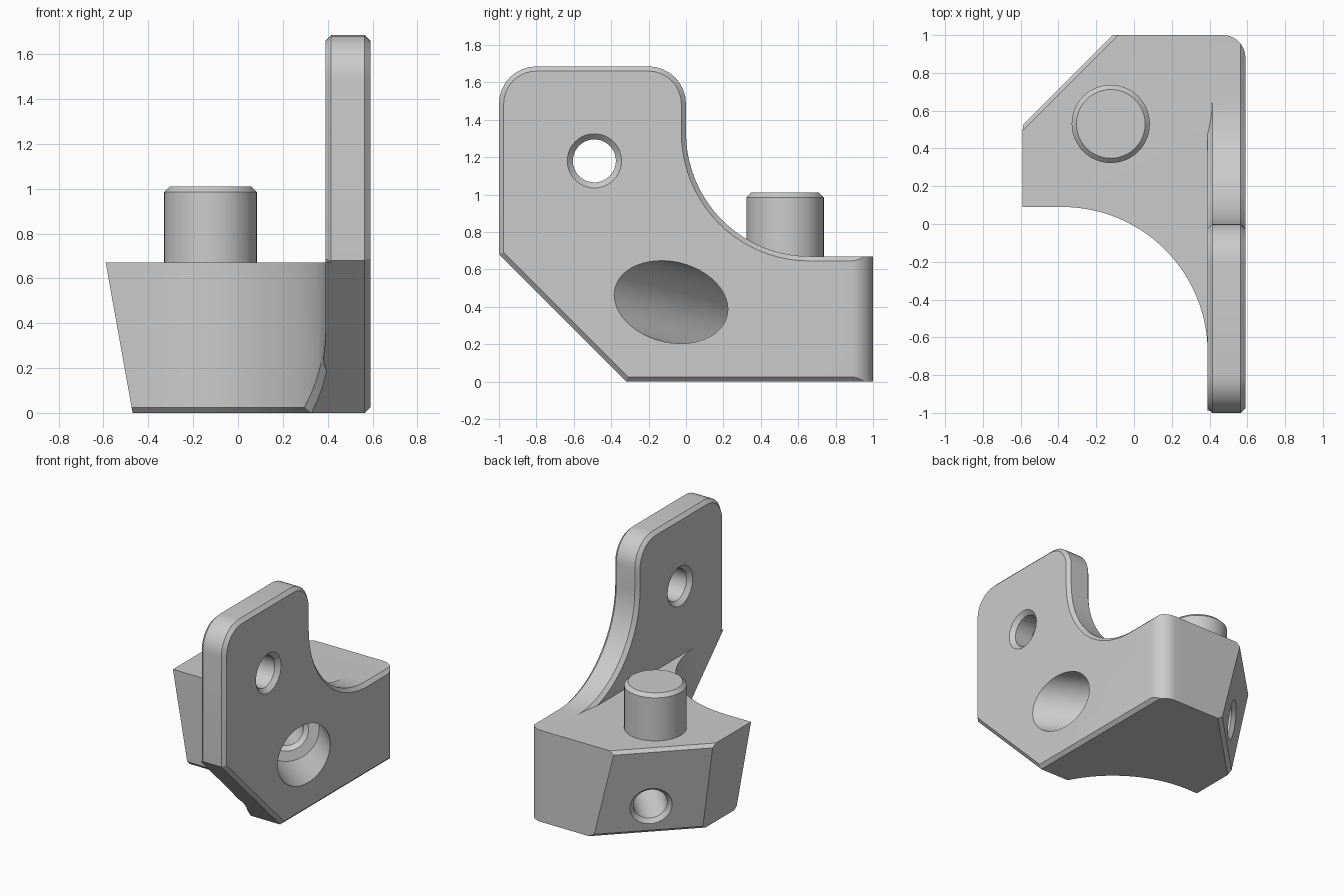
import bpy, bmesh
from math import sin, cos, pi, radians
from mathutils import Vector

cube = bpy.data.objects.get("Cube")
if cube:
    bpy.data.objects.remove(cube, do_unlink=True)

metal = bpy.data.materials.new("plain grey")
metal.use_nodes = True
GREY = (0.6, 0.6, 0.6, 1)
metal.diffuse_color = GREY
metal.node_tree.nodes["Principled BSDF"].inputs["Base Color"].default_value = GREY


def arc(cx, cy, r, start, end, n=16):
    steps = [radians(start + (end - start) * i / n) for i in range(n + 1)]
    return [(cx + r * cos(a), cy + r * sin(a)) for a in steps]


def finish(name, bm):
    bmesh.ops.recalc_face_normals(bm, faces=bm.faces)
    mesh = bpy.data.meshes.new(name)
    bm.to_mesh(mesh)
    bm.free()
    mesh.materials.append(metal)
    obj = bpy.data.objects.new(name, mesh)
    bpy.context.collection.objects.link(obj)
    return obj


def loft(ring_a, ring_b):
    """Closed solid between two matching outlines."""
    bm = bmesh.new()
    a = [bm.verts.new(p) for p in ring_a]
    b = [bm.verts.new(p) for p in ring_b]
    bm.faces.new(a)
    bm.faces.new(b)
    for i in range(len(a)):
        j = (i + 1) % len(a)
        bm.faces.new((a[i], a[j], b[j], b[i]))
    bmesh.ops.recalc_face_normals(bm, faces=bm.faces)
    return bm


def chamfer(bm, edges, width=0.025):
    bmesh.ops.bevel(bm, geom=edges, offset=width, segments=1,
                    affect='EDGES', clamp_overlap=False)


def lathe(name, profile, origin=(0, 0, 0), axis=(0, 0, 1), n=48):
    """Solid of revolution from (radius, distance) pairs."""
    bm = bmesh.new()
    turn = Vector((0, 0, 1)).rotation_difference(Vector(axis))
    rings = []
    for r, d in profile:
        rings.append([bm.verts.new(Vector(origin) + turn @ Vector(
            (r * cos(2 * pi * k / n), r * sin(2 * pi * k / n), d))) for k in range(n)])
    for lo, hi in zip(rings, rings[1:]):
        for k in range(n):
            m = (k + 1) % n
            bm.faces.new((lo[k], lo[m], hi[m], hi[k]))
    bm.faces.new(rings[0])
    bm.faces.new(rings[-1])
    return finish(name, bm)


def combine(target, tool, operation):
    mod = target.modifiers.new("join", 'BOOLEAN')
    mod.operation, mod.object, mod.solver = operation, tool, 'EXACT'
    bpy.context.view_layer.objects.active = target
    bpy.ops.object.modifier_apply(modifier=mod.name)
    bpy.data.objects.remove(tool, do_unlink=True)


# Upright plate with rounded top and a concave shoulder
side = [(-0.32, 0), (-1, 0.68)]
side += arc(-0.8, 1.485, 0.2, 180, 90, 8)
side += arc(-0.2, 1.485, 0.2, 90, 0, 8)
side += arc(0.66, 1.33, 0.66, 180, 270, 20)
side += [(1.2, 0.67), (1.2, 0)]
bm = loft([(0.39, y, z) for y, z in side], [(0.59, y, z) for y, z in side])
chamfer(bm, [e for e in bm.edges if abs(e.verts[0].co.x - e.verts[1].co.x) < 0.01])
bracket = finish("bracket_body", bm)

# Base block with concave front, drafted side and drafted corner face
curve = arc(-0.38, -0.68, 0.77, 90, 0, 28)
rest = curve + [(0.39, -1.1), (0.56, -1.1), (0.56, 1.2)]
top = [(-0.59, 0.53), (-0.59, 0.09)] + rest + [(0.08, 1.2)]
bottom = [(-0.47, 0.48), (-0.47, 0.09)] + rest + [(0.25, 1.2)]
bm = loft([(x, y, 0) for x, y in bottom], [(x, y, 0.67) for x, y in top])
cut = bmesh.ops.bisect_plane(bm, geom=bm.verts[:] + bm.edges[:] + bm.faces[:],
                             plane_co=(0, -0.32, 0), plane_no=(0, -1, -1),
                             clear_outer=True)
bmesh.ops.holes_fill(bm, edges=[e for e in bm.edges if e.is_boundary], sides=0)
bmesh.ops.recalc_face_normals(bm, faces=bm.faces)
bm.normal_update()
picked = []
for e in bm.edges:
    mid = (e.verts[0].co + e.verts[1].co) / 2
    under = sum(f.normal.z < -0.5 for f in e.link_faces)
    corner_face = any(f.normal.x < -0.5 and f.normal.y > 0.5 for f in e.link_faces)
    upper = corner_face and mid.z > 0.66
    if (under == 1 and -0.46 < mid.x < 0.38 and mid.y < 1.1 and mid.z < 0.6) or upper:
        picked.append(e)
chamfer(bm, picked)
combine(bracket, finish("base_block", bm), 'UNION')

# Flat back with one rounded vertical corner
trim = arc(0.47, 0.88, 0.12, 0, 90, 10) + [(-1, 1), (-1, 1.5), (0.8, 1.5), (0.8, 0.88)]
bm = loft([(x, y, -1) for x, y in trim], [(x, y, 2) for x, y in trim])
combine(bracket, finish("back_trim", bm), 'DIFFERENCE')

# Small countersunk hole through the plate
small = [(0.145, -0.1), (0.145, 0), (0.115, 0.03), (0.115, 0.17), (0.145, 0.2), (0.145, 0.3)]
combine(bracket, lathe("plate_hole", small, (0.59, -0.49, 1.18), (-1, 0, 0)), 'DIFFERENCE')

# Tilted counterbored hole from the outer face to the corner face
tilt = radians(10)
axis = (-cos(tilt) * 0.7071, cos(tilt) * 0.7071, -sin(tilt))
bore = [(0.215, -0.5), (0.215, 0.65), (0.145, 0.65), (0.115, 0.68),
        (0.115, 1.175), (0.145, 1.205), (0.145, 1.4)]
combine(bracket, lathe("bolt_hole", bore, (0.59, -0.08, 0.425), axis), 'DIFFERENCE')

# Round peg on the base
peg = lathe("peg", [(0.207, 0.6), (0.207, 0.985), (0.182, 1.01)], (-0.123, 0.53, 0))

for obj in (bracket, peg):
    bpy.ops.object.select_all(action='DESELECT')
    obj.select_set(True)
    bpy.context.view_layer.objects.active = obj
    bpy.ops.object.shade_smooth_by_angle(angle=radians(25))
